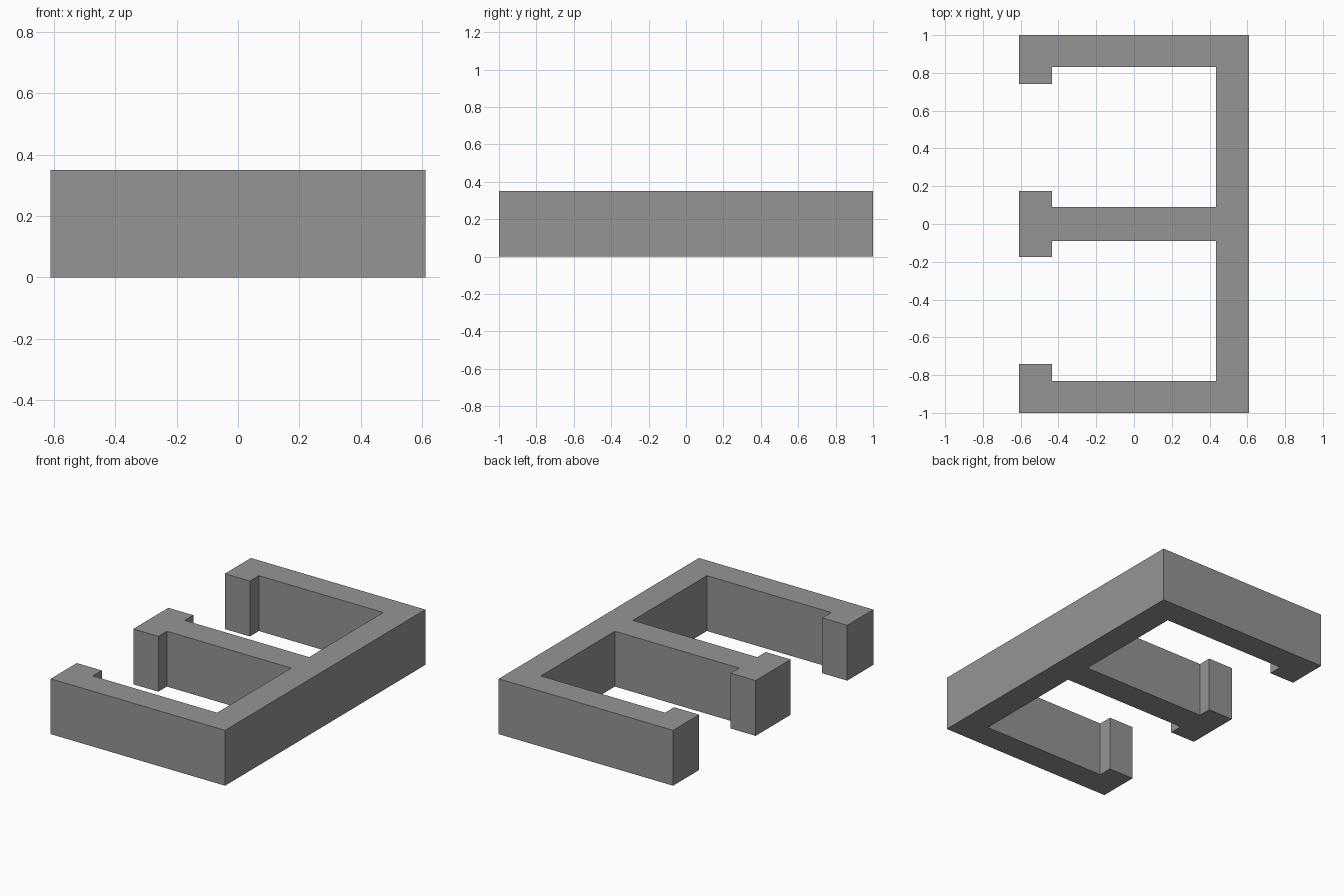
import bpy
import bmesh

if "Cube" in bpy.data.objects:
    bpy.data.objects.remove(bpy.data.objects["Cube"])

HEIGHT = 0.35

# One flat grey for the whole bracket
grey = bpy.data.materials.new("mid_grey")
grey.diffuse_color = (0.3, 0.3, 0.3, 1.0)
grey.use_nodes = True
grey.node_tree.nodes["Principled BSDF"].inputs["Base Color"].default_value = grey.diffuse_color

# Back half of the plan outline: middle hook, middle arm, spine, end arm, end hook
half = [
    (-0.61, 0.175), (-0.435, 0.175), (-0.435, 0.09), (0.435, 0.09),
    (0.435, 0.83), (-0.435, 0.83), (-0.435, 0.74), (-0.61, 0.74),
    (-0.61, 1.0), (0.61, 1.0),
]
# Mirror across y = 0 to close the outline
outline = half + [(x, -y) for x, y in reversed(half)]

# Extrude the outline into a solid bracket
bm = bmesh.new()
base = bm.faces.new([bm.verts.new((x, y, 0)) for x, y in outline])
top = bmesh.ops.extrude_face_region(bm, geom=[base], use_keep_orig=True)
bmesh.ops.translate(bm, vec=(0, 0, HEIGHT),
                    verts=[v for v in top["geom"] if isinstance(v, bmesh.types.BMVert)])
bmesh.ops.recalc_face_normals(bm, faces=bm.faces)

mesh = bpy.data.meshes.new("three_arm_bracket")
bm.to_mesh(mesh)
bm.free()
mesh.materials.append(grey)
bracket = bpy.data.objects.new("three_arm_bracket", mesh)
bpy.context.collection.objects.link(bracket)
